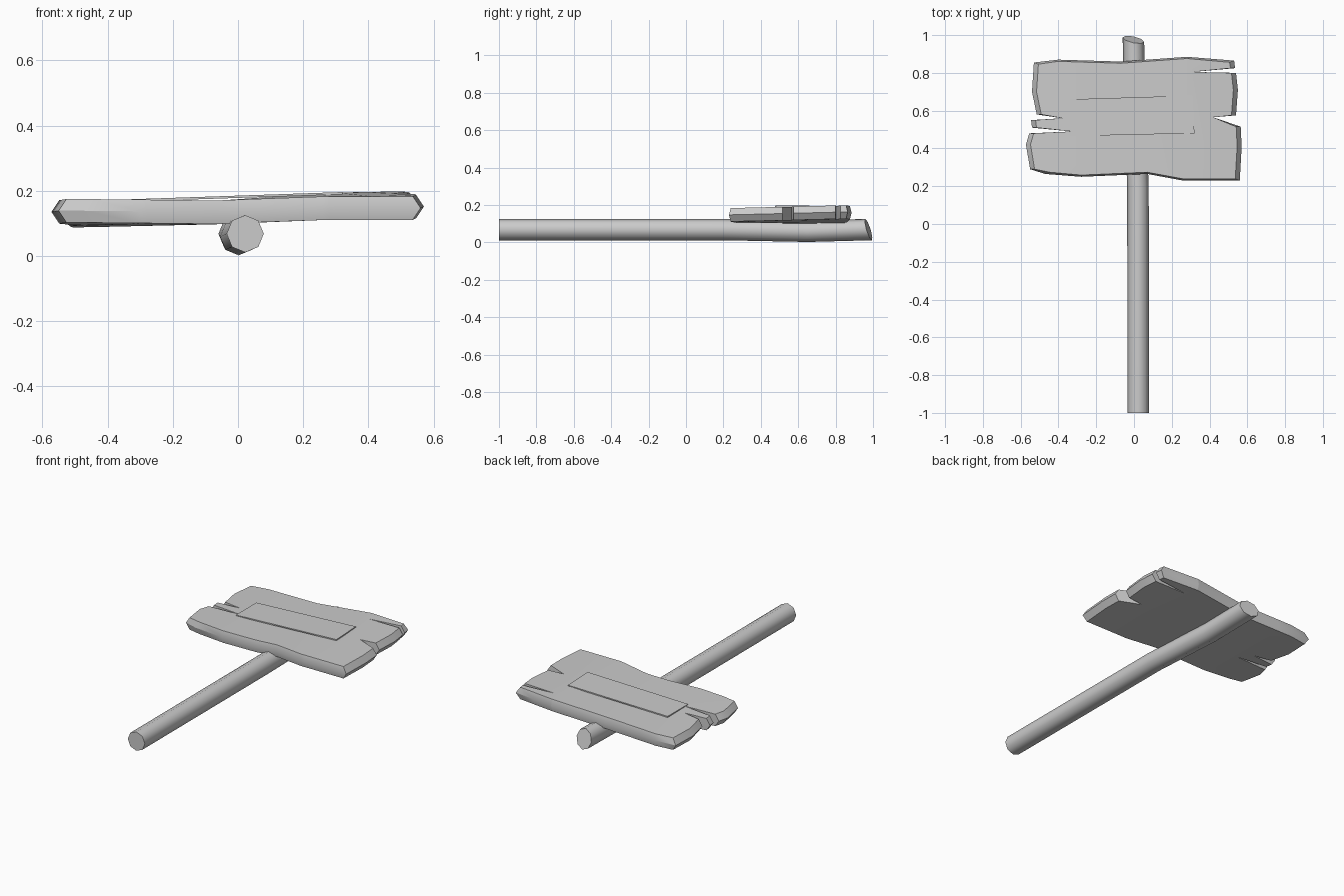
import bpy, bmesh, math
from mathutils import Vector

if "Cube" in bpy.data.objects:
    bpy.data.objects.remove(bpy.data.objects["Cube"])

grey = bpy.data.materials.new("weathered grey")
grey.diffuse_color = (0.6, 0.6, 0.6, 1)
grey.use_nodes = True
grey.node_tree.nodes["Principled BSDF"].inputs["Base Color"].default_value = grey.diffuse_color


def make_object(name, bm, angle):
    bmesh.ops.recalc_face_normals(bm, faces=bm.faces)
    mesh = bpy.data.meshes.new(name)
    bm.to_mesh(mesh)
    bm.free()
    mesh.materials.append(grey)
    ob = bpy.data.objects.new(name, mesh)
    bpy.context.collection.objects.link(ob)
    bpy.ops.object.select_all(action='DESELECT')
    ob.select_set(True)
    bpy.context.view_layer.objects.active = ob
    bpy.ops.object.shade_smooth_by_angle(angle=math.radians(angle))
    return ob


def lerp_table(table, x):
    if x <= table[0][0]:
        return table[0][1]
    for (x0, a), (x1, b) in zip(table, table[1:]):
        if x <= x1:
            return a + (b - a) * (x - x0) / (x1 - x0)
    return table[-1][1]


# Height of the warped board's middle layer, along its front and back edges
FRONT = [(-0.55, 0.14), (-0.07, 0.134), (0.28, 0.147), (0.55, 0.147)]
BACK = [(-0.55, 0.122), (-0.07, 0.133), (0.28, 0.158), (0.55, 0.163)]


def warp(x, y):
    t = min(max((y - 0.25) / 0.61, 0), 1)
    return lerp_table(FRONT, x) * (1 - t) + lerp_table(BACK, x) * t


# Board: ragged outline with split ends, edges bulging at mid thickness
OUTLINE = [
    (-0.53, 0.855), (-0.40, 0.87), (-0.07, 0.86), (0.28, 0.885), (0.53, 0.865),
    (0.535, 0.825), (0.31, 0.805), (0.54, 0.80), (0.55, 0.71), (0.54, 0.575),
    (0.42, 0.565), (0.565, 0.515), (0.57, 0.41), (0.56, 0.23), (0.26, 0.23),
    (0.07, 0.265), (-0.28, 0.25), (-0.47, 0.265), (-0.55, 0.29), (-0.572, 0.42),
    (-0.555, 0.48), (-0.33, 0.49), (-0.54, 0.51), (-0.545, 0.55),
    (-0.38, 0.56), (-0.515, 0.58), (-0.54, 0.70)]


def inset(x, y):
    if abs(x) > 0.45:
        x -= math.copysign(0.024, x)
    if y < 0.28:
        y += 0.009
    elif y > 0.84:
        y -= 0.009
    return x, y


bm = bmesh.new()
rings = []
for z, pts in ((-0.036, [inset(*p) for p in OUTLINE]), (0, OUTLINE),
               (0.036, [inset(*p) for p in OUTLINE])):
    rings.append([bm.verts.new((x, y, z)) for x, y in pts])
n = len(OUTLINE)
for low, high in zip(rings, rings[1:]):
    for i in range(n):
        j = (i + 1) % n
        bm.faces.new((low[i], low[j], high[j], high[i]))
bm.faces.new(rings[0])
bm.faces.new(rings[-1])
for x in (-0.3, -0.07, 0.28, 0.41):
    bmesh.ops.bisect_plane(bm, geom=bm.verts[:] + bm.edges[:] + bm.faces[:],
                           plane_co=(x, 0, 0), plane_no=(1, 0, 0))
for v in bm.verts:
    v.co.z += warp(v.co.x, v.co.y)
make_object("sign_board", bm, 30)

# Thin blank panel resting on the board
bm = bmesh.new()
corners = [(-0.34, 0.465), (0.32, 0.48), (0.31, 0.68), (-0.34, 0.66)]
lower = [bm.verts.new((x, y, 0.178 + 0.034 * x)) for x, y in corners]
upper = [bm.verts.new((x, y, 0.185 + 0.034 * x)) for x, y in corners]
bm.faces.new(lower)
bm.faces.new(upper)
for i in range(4):
    j = (i + 1) % 4
    bm.faces.new((lower[i], lower[j], upper[j], upper[i]))
make_object("sign_panel", bm, 30)

# Post: eight-sided pole, slightly bent, with an obliquely cut tip
bm = bmesh.new()
R = 0.057
rings = []
for y, cx, cz, slant in ((-1, 0.022, 0.068, 0), (0.2, 0.021, 0.068, 0),
                         (0.65, 0.002, 0.059, 0), (0.976, -0.003, 0.068, 1)):
    ring = []
    for k in range(8):
        a = math.tau * k / 8 + math.pi / 2
        dx, dz = R * math.cos(a), R * math.sin(a)
        ring.append(bm.verts.new((cx + dx, y - slant * (0.3 * dz + 0.2 * dx), cz + dz)))
    rings.append(ring)
for a, b in zip(rings, rings[1:]):
    for k in range(8):
        m = (k + 1) % 8
        bm.faces.new((a[k], a[m], b[m], b[k]))
bm.faces.new(rings[0])
bm.faces.new(rings[-1])
make_object("sign_post", bm, 50)
